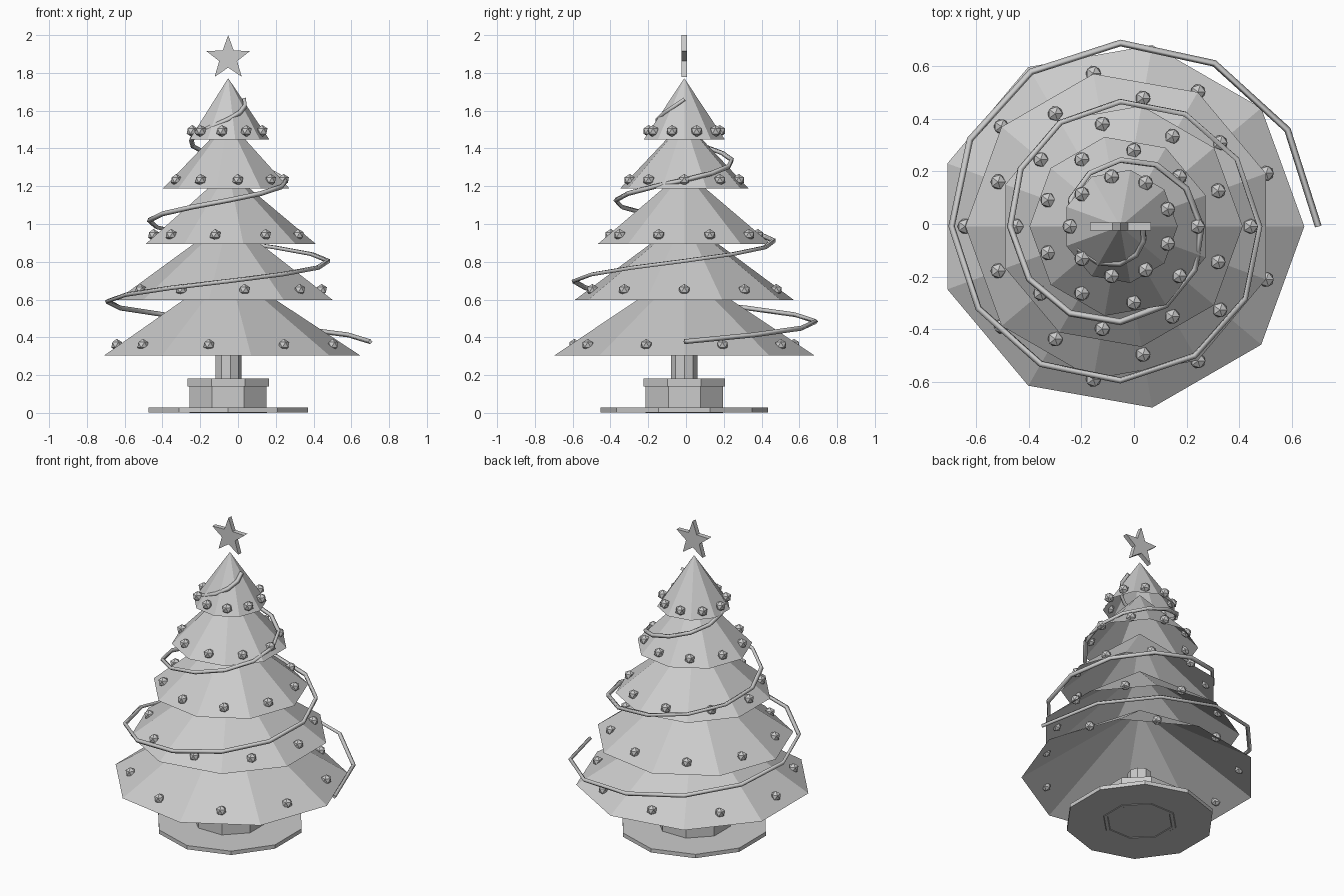
import bpy, bmesh
from math import sin, cos, radians, pi
from mathutils import Matrix, Vector

cube = bpy.data.objects.get("Cube")
if cube:
    bpy.data.objects.remove(cube, do_unlink=True)

AXIS = Vector((-0.052, -0.009, 0.0))   # the tree stands slightly off centre
SIDES = 9

grey = bpy.data.materials.new("light grey")
grey.use_nodes = True
colour = (0.6, 0.6, 0.6, 1)
grey.diffuse_color = colour
grey.node_tree.nodes["Principled BSDF"].inputs["Base Color"].default_value = colour


def add_object(name, data):
    data.materials.append(grey)
    obj = bpy.data.objects.new(name, data)
    obj.location = AXIS
    bpy.context.collection.objects.link(obj)
    return obj


def add_mesh(name, bm):
    mesh = bpy.data.meshes.new(name)
    bm.to_mesh(mesh)
    bm.free()
    return add_object(name, mesh)


def polar(radius, degrees, z):
    a = radians(degrees)
    return Vector((radius * cos(a), radius * sin(a), z))


def lathe(name, profile, sides, turn=0):
    """Faceted revolve of (radius, z) points; zero radius closes to a point."""
    bm = bmesh.new()
    rings = []
    for r, z in profile:
        if r == 0:
            rings.append([bm.verts.new((0, 0, z))] * sides)
        else:
            rings.append([bm.verts.new(polar(r, turn + 360 * i / sides, z))
                          for i in range(sides)])
    for low, high in zip(rings, rings[1:]):
        for i in range(sides):
            j = (i + 1) % sides
            corners = [low[i], low[j], high[j], high[i]]
            bm.faces.new(list(dict.fromkeys(corners)))
    return add_mesh(name, bm)


# Base plate, its underside ring, planter and trunk
lathe("base_plate", [(0, .003), (.443, .003), (.443, .028), (0, .028)], 10, 18)
lathe("underside_ring", [(.225, .003), (.221, 0), (.2, 0), (.196, .003)], 8, 22.5)
lathe("planter", [(0, .02), (.221, .02), (.221, .14), (.234, .14),
                  (.234, .182), (0, .182)], 8, 22.5)
lathe("trunk", [(0, .17), (.071, .17), (.071, .33), (0, .33)], SIDES)

# Hollow branch tiers: radius, base z, height, bulb ring radius, bulb z
tiers = [
    (.699, .304, .46, .59, .36),
    (.5885, .598, .43, .494, .651),
    (.465, .894, .39, .395, .942),
    (.345, 1.188, .36, .293, 1.233),
    (.218, 1.447, .325, .191, 1.492),
]
half = 180 / SIDES
for n, (radius, base, height, bulb_r, bulb_z) in enumerate(tiers):
    turn = half * (n % 2)
    lathe(f"branch_tier_{n + 1}", [(radius, base), (0, base + height)], SIDES, turn)
    # One bulb in the middle of every facet
    bm = bmesh.new()
    for i in range(SIDES):
        spot = polar(bulb_r, turn + half + 2 * half * i, bulb_z)
        bmesh.ops.create_icosphere(bm, subdivisions=1, radius=.032,
                                   matrix=Matrix.Translation(spot))
    add_mesh(f"bulbs_{n + 1}", bm)

# Garland winding three times around the tree
STEPS = 36
curve = bpy.data.curves.new("garland", "CURVE")
curve.dimensions = "3D"
curve.bevel_depth = .013
curve.bevel_resolution = 0
curve.use_fill_caps = True
path = curve.splines.new("POLY")
path.points.add(STEPS)
for i, point in enumerate(path.points):
    t = i / STEPS
    point.co = (*polar(.752 - .667 * t, 30 * i, .377 + 1.283 * t), 1)
garland = add_object("garland", curve)
bpy.ops.object.select_all(action="DESELECT")
garland.select_set(True)
bpy.context.view_layer.objects.active = garland
bpy.ops.object.convert(target="MESH")

# Five-pointed star on top
bm = bmesh.new()
outline = []
for i in range(10):
    r = .05 if i % 2 else .122
    a = i * pi / 5
    outline.append(bm.verts.new((r * sin(a), -.015, 1.878 + r * cos(a))))
front = bm.faces.new(outline)
back = bmesh.ops.extrude_face_region(bm, geom=[front], use_keep_orig=True)
moved = [v for v in back["geom"] if isinstance(v, bmesh.types.BMVert)]
bmesh.ops.translate(bm, verts=moved, vec=(0, .03, 0))
bmesh.ops.recalc_face_normals(bm, faces=bm.faces)
add_mesh("star", bm)
